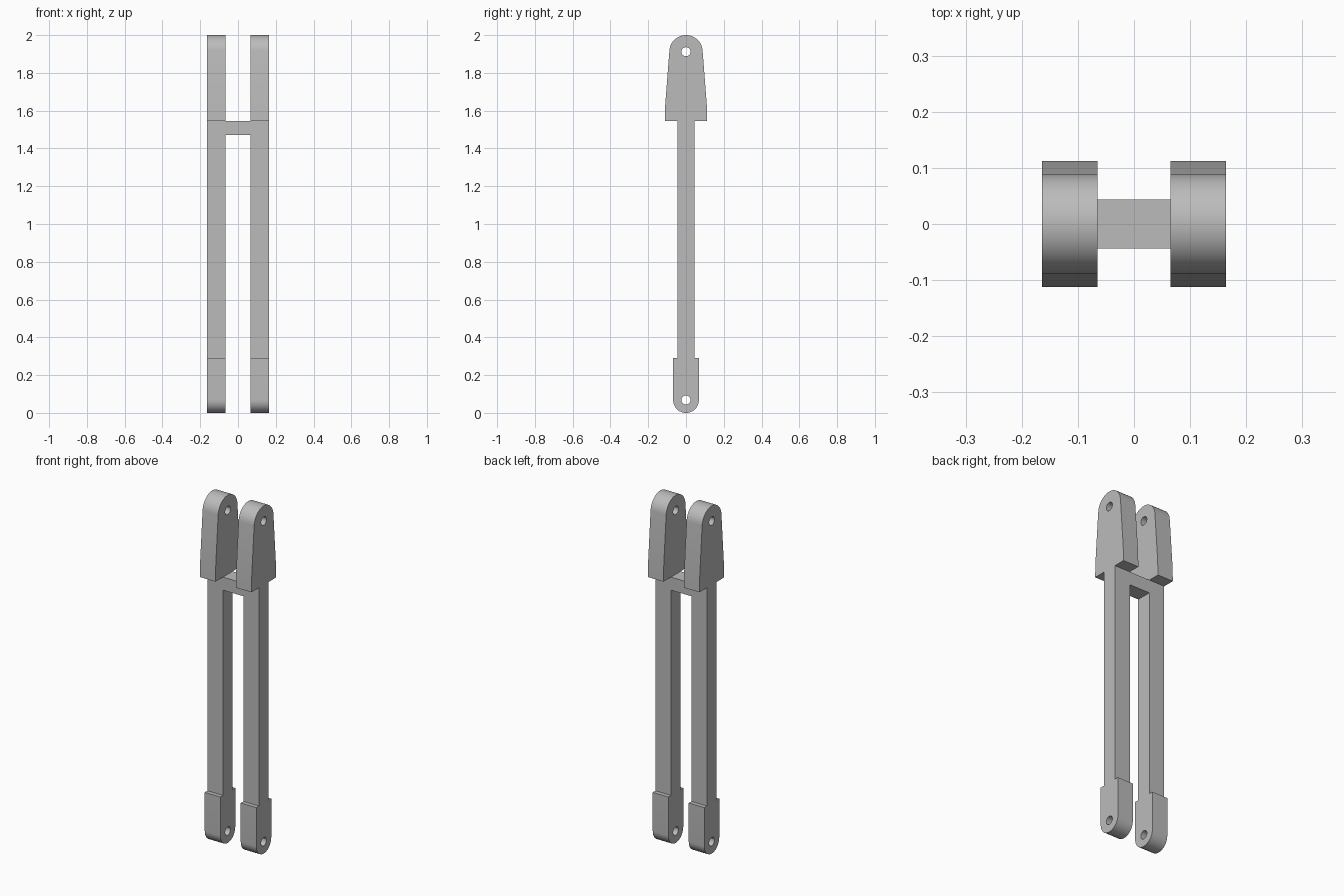
import bpy, bmesh
from math import pi, sin, cos, radians
from mathutils import Matrix

if "Cube" in bpy.data.objects:
    bpy.data.objects.remove(bpy.data.objects["Cube"])

grey = bpy.data.materials.new("plain_grey")
grey.use_nodes = True
COLOUR = (0.5, 0.5, 0.5, 1)
grey.diffuse_color = COLOUR
grey.node_tree.nodes["Principled BSDF"].inputs["Base Color"].default_value = COLOUR

INNER, OUTER = 0.065, 0.164      # arm thickness limits along x
BAR = 0.044                      # half depth of the bars
FOOT_R, HEAD_R, HOLE_R = 0.068, 0.088, 0.024
HEAD_Z = 2 - HEAD_R
FOOT_TOP, HEAD_BASE = 0.29, 1.545


def make_object(name, bm):
    bmesh.ops.recalc_face_normals(bm, faces=bm.faces)
    mesh = bpy.data.meshes.new(name)
    bm.to_mesh(mesh)
    bm.free()
    mesh.materials.append(grey)
    obj = bpy.data.objects.new(name, mesh)
    bpy.context.collection.objects.link(obj)
    return obj


def arc(radius, z, start, end, steps=24):
    angles = [radians(start + (end - start) * i / steps) for i in range(steps + 1)]
    return [(radius * cos(a), z + radius * sin(a)) for a in angles]


def pin_cutter(z):
    bm = bmesh.new()
    bmesh.ops.create_cone(bm, cap_ends=True, segments=32, radius1=HOLE_R,
                          radius2=HOLE_R, depth=1,
                          matrix=Matrix.Translation((0, 0, z)) @ Matrix.Rotation(pi / 2, 4, "Y"))
    obj = make_object("pin_cutter", bm)
    obj.hide_render = True
    return obj


# Side outline of one arm: rounded foot, slim bar, tapered rounded head
profile = arc(FOOT_R, FOOT_R, -180, 0)
profile += [(FOOT_R, FOOT_TOP), (BAR, FOOT_TOP), (BAR, HEAD_BASE),
            (0.112, HEAD_BASE), (0.11, 1.63)]
profile += arc(HEAD_R, HEAD_Z, 4, 176)
profile += [(-0.11, 1.63), (-0.112, HEAD_BASE), (-BAR, HEAD_BASE),
            (-BAR, FOOT_TOP), (-FOOT_R, FOOT_TOP)]


def make_arm(name, x):
    bm = bmesh.new()
    face = bm.faces.new([bm.verts.new((x, y, z)) for y, z in profile])
    side = bmesh.ops.extrude_face_region(bm, geom=[face])["geom"]
    bmesh.ops.translate(bm, vec=(OUTER - INNER, 0, 0),
                        verts=[v for v in side if isinstance(v, bmesh.types.BMVert)])
    arm = make_object(name, bm)
    bpy.ops.object.select_all(action="DESELECT")
    arm.select_set(True)
    bpy.context.view_layer.objects.active = arm
    # Pin holes through foot and head
    for z in (FOOT_R, HEAD_Z):
        cutter = pin_cutter(z)
        cut = arm.modifiers.new("pin_hole", "BOOLEAN")
        cut.operation = "DIFFERENCE"
        cut.solver = "EXACT"
        cut.object = cutter
        bpy.ops.object.modifier_apply(modifier=cut.name)
        bpy.data.objects.remove(cutter)
    bpy.ops.object.shade_smooth_by_angle(angle=radians(20))


make_arm("left_arm", INNER)
make_arm("right_arm", -OUTER)

# Bridge between the arms, just under the heads
bm = bmesh.new()
bmesh.ops.create_cube(bm, size=1)
bmesh.ops.scale(bm, vec=(2 * INNER, 2 * BAR, 0.075), verts=bm.verts)
bmesh.ops.translate(bm, vec=(0, 0, HEAD_BASE - 0.0375), verts=bm.verts)
make_object("cross_bridge", bm)
